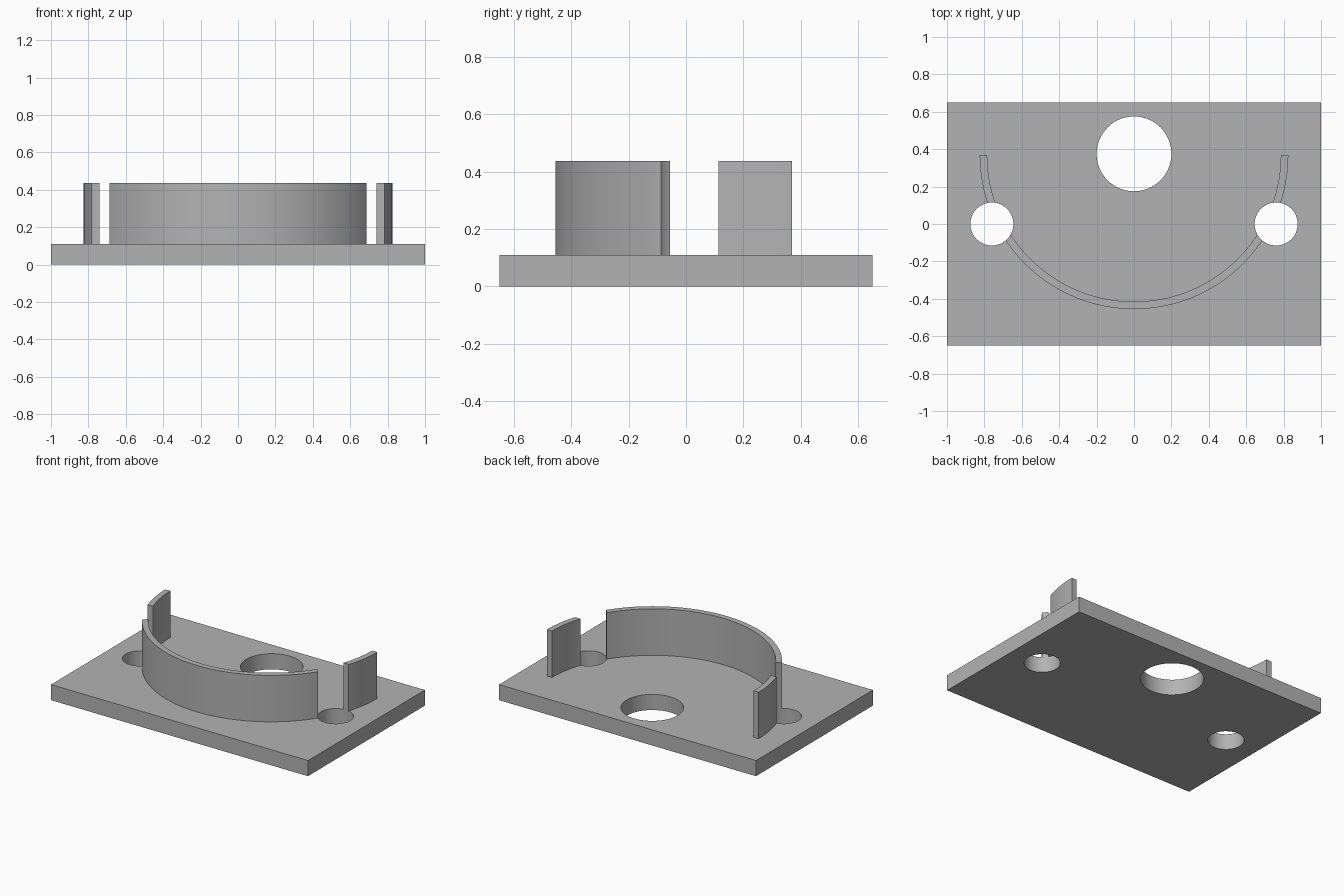
import bpy
import bmesh
import math

cube = bpy.data.objects.get("Cube")
if cube:
    bpy.data.objects.remove(cube, do_unlink=True)

PLATE_TOP, WALL_TOP = 0.11, 0.437
ARC_Y = 0.37
OUTER, INNER = 0.825, 0.785

grey = bpy.data.materials.new("plain_grey")
grey.use_nodes = True
colour = (0.45, 0.45, 0.45, 1)
grey.diffuse_color = colour
grey.node_tree.nodes["Principled BSDF"].inputs["Base Color"].default_value = colour


def prism(name, outline, z0, z1):
    """Extrude a flat outline from z0 up to z1."""
    bm = bmesh.new()
    base = bm.faces.new([bm.verts.new((x, y, z0)) for x, y in outline])
    top = bmesh.ops.extrude_face_region(bm, geom=[base])["geom"]
    verts = [v for v in top if isinstance(v, bmesh.types.BMVert)]
    bmesh.ops.translate(bm, verts=verts, vec=(0, 0, z1 - z0))
    bmesh.ops.recalc_face_normals(bm, faces=bm.faces)
    mesh = bpy.data.meshes.new(name)
    bm.to_mesh(mesh)
    bm.free()
    mesh.materials.append(grey)
    obj = bpy.data.objects.new(name, mesh)
    bpy.context.collection.objects.link(obj)
    return obj


def arc(cx, cy, radius, start, end, steps):
    angles = [start + (end - start) * i / steps for i in range(steps + 1)]
    return [(cx + radius * math.cos(a), cy + radius * math.sin(a)) for a in angles]


def drill(obj, x, y, radius):
    """Cut a vertical round hole through the object."""
    circle = arc(x, y, radius, 0, math.tau, 64)[:-1]
    cutter = prism("hole_cutter", circle, -1, 1)
    cutter.hide_render = True
    mod = obj.modifiers.new("hole", "BOOLEAN")
    mod.operation = "DIFFERENCE"
    mod.solver = "EXACT"
    mod.object = cutter
    bpy.context.view_layer.objects.active = obj
    bpy.ops.object.modifier_apply(modifier=mod.name)
    bpy.data.objects.remove(cutter, do_unlink=True)


# Base plate with one large hole at the back
plate = prism("base_plate", [(-1, -0.65), (1, -0.65), (1, 0.65), (-1, 0.65)], 0, PLATE_TOP)
drill(plate, 0, 0.375, 0.2)

# Thin half-round wall standing on the plate
outline = arc(0, ARC_Y, OUTER, math.pi, math.tau, 72)
outline += arc(0, ARC_Y, INNER, math.tau, math.pi, 72)
wall = prism("curved_wall", outline, PLATE_TOP, WALL_TOP)

# Side holes pass through both the plate and the wall
for side in (-1, 1):
    for part in (plate, wall):
        drill(part, side * 0.76, 0, 0.115)

# Smooth round surfaces, sharp edges
for part in (plate, wall):
    bpy.ops.object.select_all(action="DESELECT")
    part.select_set(True)
    bpy.context.view_layer.objects.active = part
    bpy.ops.object.shade_smooth_by_angle(angle=math.radians(30))
